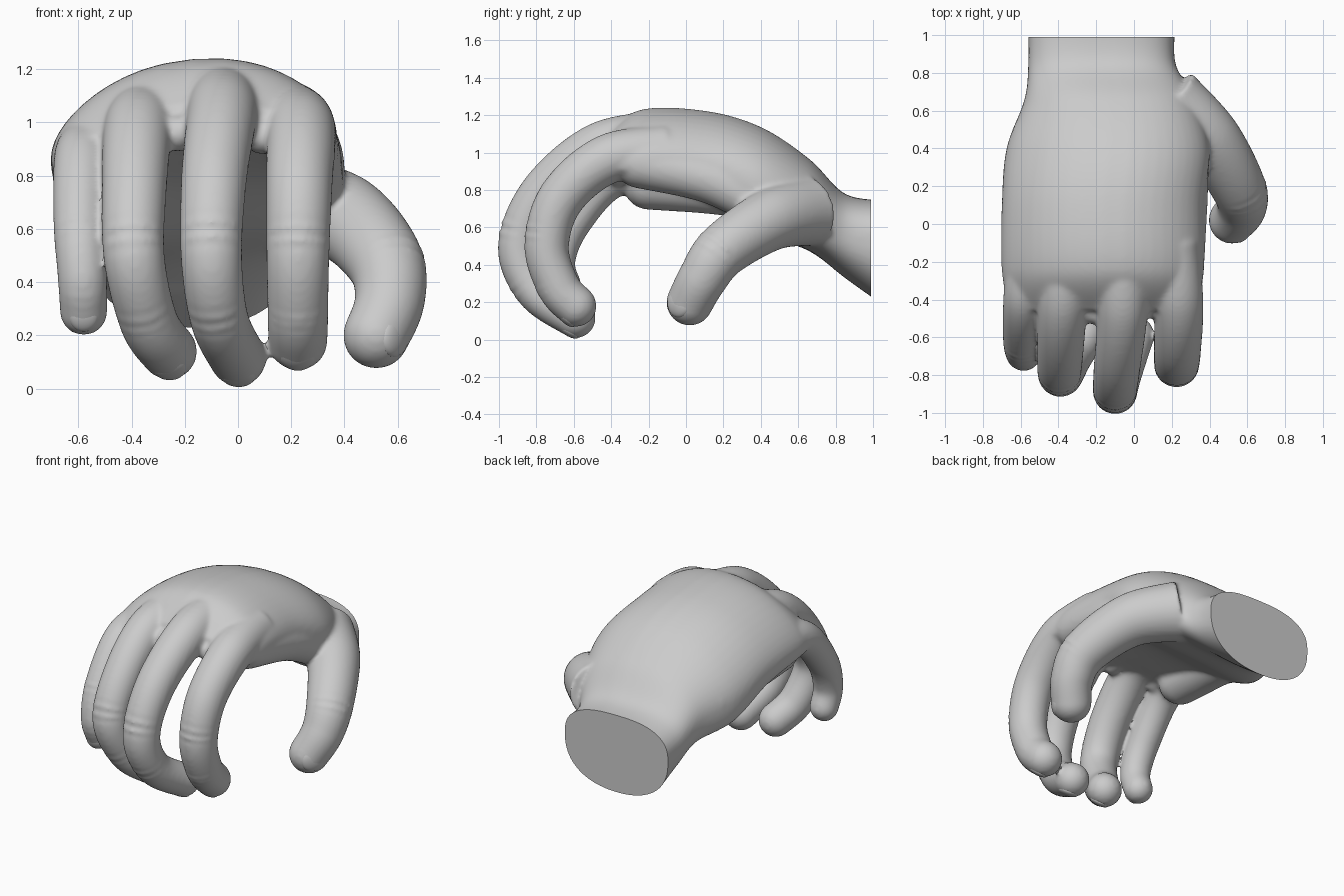
import bpy, bmesh, math
from mathutils import Vector, Matrix

if "Cube" in bpy.data.objects:
    bpy.data.objects.remove(bpy.data.objects["Cube"])


def spline(pts, steps):
    """Catmull-Rom through tuples of any length; returns (control index, values)."""
    out = []
    n = len(pts)
    for i in range(n - 1):
        a, b, c, d = pts[max(i - 1, 0)], pts[i], pts[i + 1], pts[min(i + 2, n - 1)]
        for k in range(steps):
            t = k / steps
            out.append((i + t, [0.5 * (2 * q + (r - p) * t + (2 * p - 5 * q + 4 * r - s) * t * t
                                       + (3 * q - p - 3 * r + s) * t ** 3)
                                for p, q, r, s in zip(a, b, c, d)]))
    out.append((n - 1, list(pts[-1])))
    return out


def loft(bm, rings):
    """Skin closed rings of equal size and cap both ends."""
    vr = [[bm.verts.new(p) for p in ring] for ring in rings]
    n = len(vr[0])
    for a, b in zip(vr, vr[1:]):
        for i in range(n):
            bm.faces.new((a[i], a[(i + 1) % n], b[(i + 1) % n], b[i]))
    bm.faces.new(vr[0][::-1])
    bm.faces.new(vr[-1])


def digit(bm, pts, r0, r1, side, joints=(), sides=28):
    """Tapering tube with domed tip and wrinkles across the joints; returns tip frame."""
    path = spline(pts, 32)
    rings = []
    for k, (u, co) in enumerate(path):
        p = Vector(co)
        t = (Vector(path[min(k + 1, len(path) - 1)][1]) - Vector(path[max(k - 1, 0)][1])).normalized()
        s = (side - t * side.dot(t)).normalized()
        d = t.cross(s)                       # towards the back of the hand
        r = r1 + (r0 - r1) * (1 - u / (len(pts) - 1)) ** 1.6
        wr = sum(math.exp(-((u - j) / 0.16) ** 2) * math.cos((u - j) * 40) for j in joints)
        ring = []
        for i in range(sides):
            a = 2 * math.pi * i / sides
            rr = r * (1 - 0.07 * wr * max(0, math.sin(a)))
            ring.append(p + (s * math.cos(a) + d * math.sin(a)) * rr)
        rings.append(ring)
    last = rings[-1]
    for k in range(1, 9):
        a = math.pi / 2 * k / 8.3
        rings.append([p + t * r * math.sin(a) + (v - p) * math.cos(a) for v in last])
    loft(bm, rings)
    return p, r, t, s, d


bm = bmesh.new()
X = Vector((1, 0, 0))

# Palm and wrist sections: y, left x, right x, edge z, arch, upper and lower thickness
palm = [
    (-.46, -.66, .33, .83, .13, .07, .08),
    (-.25, -.70, .37, .86, .15, .17, .18),
    (.10, -.70, .37, .83, .14, .21, .24),
    (.40, -.675, .40, .73, .12, .25, .30),
    (.66, -.58, .32, .66, .05, .24, .25),
    (.85, -.56, .22, .57, .00, .21, .24),
    (1.06, -.56, .22, .53, .00, .215, .35),
]
rings = []
for _, (y, xl, xr, z, arch, up, low) in spline(palm, 10):
    ring = []
    for i in range(48):
        a = 2 * math.pi * i / 48
        c, s = math.cos(a), math.sin(a)
        u = math.copysign(abs(c) ** (0.75 if s > 0 else 0.9), c)
        v = math.copysign(abs(s) ** 0.8, s) * (up if s > 0 else low)
        mid = z + arch * (0.3 * (u + 1) + 1 - u * u)
        ring.append((xl + (xr - xl) * (u + 1) / 2, y, mid + v))
    rings.append(ring)
loft(bm, rings)

# Digits, each a path from knuckle to tip with its end radii
tips = {}
tips["index"] = digit(bm, [(.2, -.1, 1.01), (.235, -.42, .965), (.23, -.665, .76), (.225, -.745, .5),
                           (.225, -.68, .28), (.225, -.59, .18)], .142, .112, X, (2.75, 3.9))
tips["middle"] = digit(bm, [(-.06, -.1, 1.085), (-.06, -.46, 1.03), (-.09, -.76, .79), (-.1, -.89, .5),
                            (-.07, -.8, .26), (0, -.59, .115)], .145, .107, X, (2.75, 3.8))
tips["ring"] = digit(bm, [(-.34, -.1, 1.03), (-.375, -.43, .97), (-.39, -.68, .75), (-.39, -.8, .49),
                          (-.335, -.71, .25), (-.26, -.59, .14)], .142, .107, X, (2.75, 3.8))
tips["little"] = digit(bm, [(-.55, -.1, .91), (-.585, -.4, .86), (-.595, -.61, .62), (-.585, -.685, .42),
                            (-.58, -.65, .29)], .118, .09, X, (2.2, 3.4))
tips["thumb"] = digit(bm, [(.18, .66, .69), (.4, .45, .64), (.55, .2, .48), (.57, .09, .33),
                           (.52, .02, .2)], .19, .125, Vector((.51, .68, -.47)), (2.2,))

# Webs between the knuckles
for x, y, z in ((.09, -.43, .95), (-.22, -.46, .96), (-.49, -.37, .89)):
    digit(bm, [(x, y + .2, z + .04), (x, y, z)], .11, .07, X)

# Fleshy pad on the little finger side, and the fold between thumb and index
digit(bm, [(-.52, .5, .74), (-.54, .15, .8), (-.54, -.2, .83)], .12, .135, X)
digit(bm, [(.27, .42, .72), (.26, .12, .86), (.24, -.25, .94)], .13, .13, X)

# Fuse the parts into one smooth skin
bmesh.ops.recalc_face_normals(bm, faces=bm.faces)
mesh = bpy.data.meshes.new("hand")
bm.to_mesh(mesh)
bm.free()
hand = bpy.data.objects.new("hand", mesh)
bpy.context.collection.objects.link(hand)
m = hand.modifiers.new("fuse", 'REMESH')
m.mode = 'VOXEL'
m.voxel_size = 0.0125
m = hand.modifiers.new("soften", 'SMOOTH')
m.factor = 0.5
m.iterations = 12
bpy.context.view_layer.update()
skin = bpy.data.meshes.new_from_object(hand.evaluated_get(bpy.context.evaluated_depsgraph_get()))
hand.modifiers.clear()

# Flat cut across the wrist
bm = bmesh.new()
bm.from_mesh(skin)
bmesh.ops.bisect_plane(bm, geom=bm.verts[:] + bm.edges[:] + bm.faces[:],
                       plane_co=(0, .99, 0), plane_no=(0, 1, 0), clear_outer=True)
bmesh.ops.holes_fill(bm, edges=[e for e in bm.edges if e.is_boundary], sides=0)
bm.to_mesh(skin)
bm.free()
hand.data = skin

# Nails: shallow ovals set into the back of each tip
nails = []
for name, (p, r, t, s, d) in tips.items():
    bm = bmesh.new()
    bmesh.ops.create_uvsphere(bm, u_segments=24, v_segments=14, radius=r)
    rot = Matrix((s, t, d)).transposed().to_4x4()
    bm.transform(Matrix.Translation(p + d * r * .69 + t * r * .02) @ rot
                 @ Matrix.Diagonal((.62, .66, .29, 1)))
    bmesh.ops.recalc_face_normals(bm, faces=bm.faces)
    me = bpy.data.meshes.new(name + "_nail")
    bm.to_mesh(me)
    bm.free()
    ob = bpy.data.objects.new(name + "_nail", me)
    bpy.context.collection.objects.link(ob)
    nails.append(ob)

# Smooth shading with a sharp wrist edge
for ob in [hand] + nails:
    bpy.ops.object.select_all(action='DESELECT')
    ob.select_set(True)
    bpy.context.view_layer.objects.active = ob
    bpy.ops.object.shade_smooth_by_angle(angle=math.radians(40))
